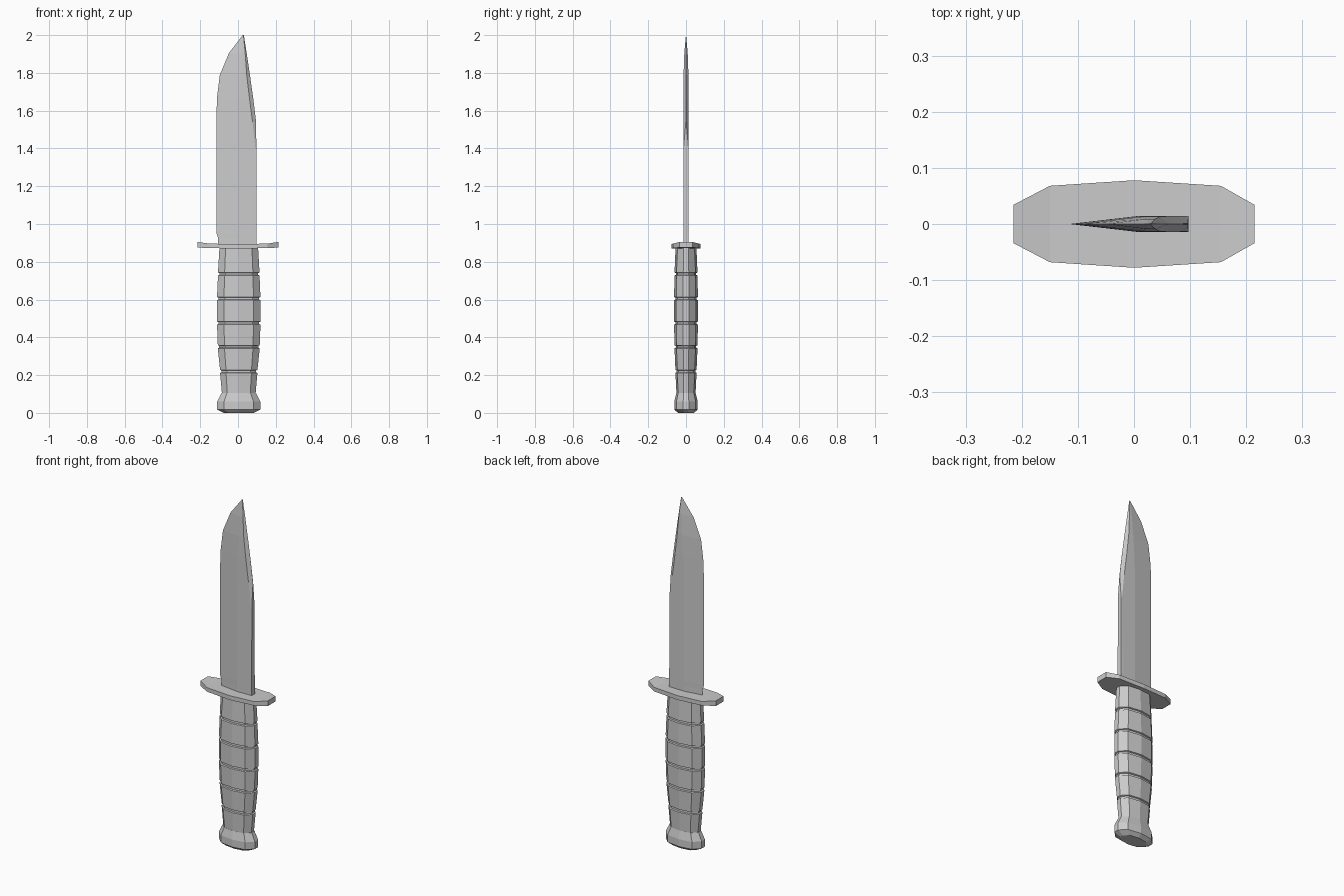
import bpy, bmesh

cube = bpy.data.objects.get("Cube")
if cube:
    bpy.data.objects.remove(cube, do_unlink=True)

steel = bpy.data.materials.new("light_grey")
steel.use_nodes = True
grey = (0.6, 0.6, 0.6, 1)
steel.diffuse_color = grey
steel.node_tree.nodes["Principled BSDF"].inputs["Base Color"].default_value = grey


def loft(name, rings):
    """Skin a stack of closed rings and cap both ends."""
    bm = bmesh.new()
    loops = [[bm.verts.new(p) for p in ring] for ring in rings]
    n = len(loops[0])
    for a, b in zip(loops, loops[1:]):
        for i in range(n):
            j = (i + 1) % n
            bm.faces.new((a[i], a[j], b[j], b[i]))
    bm.faces.new(loops[0][::-1])
    bm.faces.new(loops[-1])
    bmesh.ops.remove_doubles(bm, verts=bm.verts, dist=0.0002)
    bmesh.ops.recalc_face_normals(bm, faces=bm.faces)
    mesh = bpy.data.meshes.new(name)
    bm.to_mesh(mesh)
    bm.free()
    mesh.materials.append(steel)
    obj = bpy.data.objects.new(name, mesh)
    bpy.context.collection.objects.link(obj)
    return obj


def grip_ring(z, w, d):
    """Ten-sided grip section, half width w and half depth d."""
    half = [(1, 0.24), (0.68, 0.82), (0, 1), (-0.68, 0.82), (-1, 0.24)]
    pts = half + [(-x, -y) for x, y in half]
    return [(0.004 + x * w, y * d, z) for x, y in pts]


# Grip: barrel outline, with narrow grooves cut between the segments
outline = [(0.09, 0.088, 0.050), (0.22, 0.099, 0.056), (0.35, 0.111, 0.061),
           (0.475, 0.115, 0.063), (0.605, 0.115, 0.063), (0.735, 0.110, 0.061),
           (0.88, 0.102, 0.055)]
grip = [grip_ring(*outline[0])]
for z, w, d in outline[1:-1]:
    for dz, inset in ((-0.008, 0), (-0.005, 0.007), (0.005, 0.007), (0.008, 0)):
        grip.append(grip_ring(z + dz, w - inset, d - inset))
grip.append(grip_ring(*outline[-1]))
loft("grip", grip)

# Pommel: flared cap with a chamfered base
loft("pommel", [grip_ring(*s) for s in (
    (0, 0.080, 0.042), (0.018, 0.114, 0.062), (0.06, 0.114, 0.062), (0.105, 0.092, 0.051))])

# Guard: tapered plate, its ends turned slightly up
stations = [(-0.215, 0.034, 0.875, 0.905), (-0.15, 0.068, 0.873, 0.896),
            (0, 0.078, 0.869, 0.894),
            (0.155, 0.068, 0.873, 0.896), (0.215, 0.034, 0.875, 0.905)]
loft("guard", [[(x, -d, lo), (x, d, lo), (x, d, hi), (x, -d, hi)]
               for x, d, lo, hi in stations])


# Blade: cutting edge at -x, thick spine at +x that sharpens along the clip
def blade_ring(z, edge, ridge, border, spine, t, spine_t):
    side = [(ridge, t), (border, t), (spine, spine_t)]
    pts = [(edge, 0)] + side + [(x, -y) for x, y in reversed(side)]
    return [(x, y, z) for x, y in pts]


loft("blade", [blade_ring(*s) for s in (
    (0.88, -0.106, 0.005, 0.080, 0.097, 0.014, 0.014),
    (0.926, -0.106, 0.005, 0.080, 0.097, 0.014, 0.014),
    (0.955, -0.115, 0.005, 0.080, 0.097, 0.014, 0.014),
    (1.40, -0.115, 0.005, 0.092, 0.097, 0.014, 0.013),
    (1.54, -0.115, 0.005, 0.077, 0.096, 0.014, 0.001),
    (1.67, -0.111, 0.008, 0.060, 0.080, 0.014, 0.0),
    (1.79, -0.096, 0.015, 0.046, 0.063, 0.013, 0.0),
    (1.905, -0.048, 0.022, 0.038, 0.046, 0.009, 0.0),
    (2.0, 0.025, 0.027, 0.029, 0.031, 0.0005, 0.0))])
